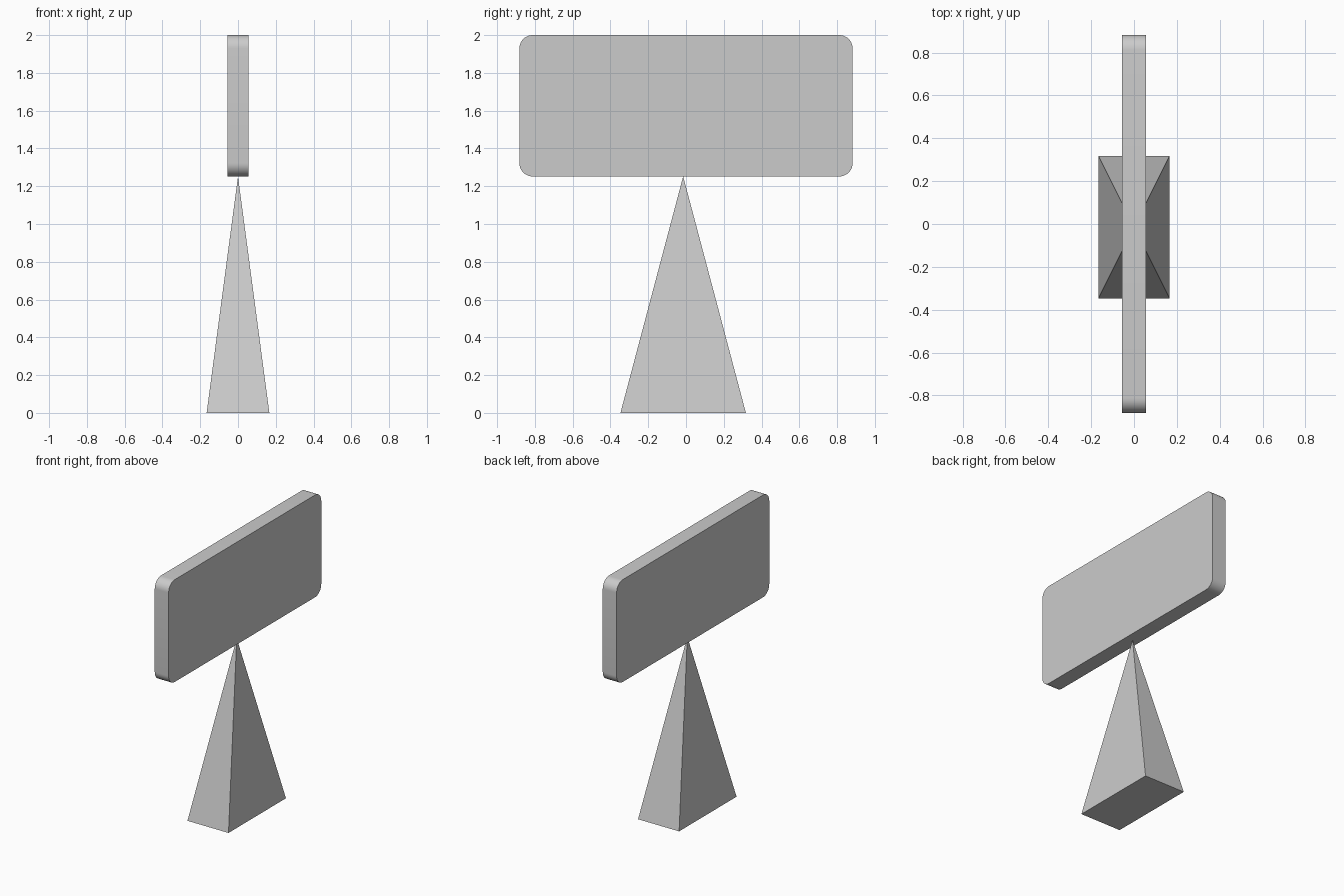
import bpy, bmesh, math

if "Cube" in bpy.data.objects:
    bpy.data.objects.remove(bpy.data.objects["Cube"])

BOARD_BOTTOM = 1.252


def make_object(name, bm):
    bmesh.ops.recalc_face_normals(bm, faces=bm.faces)
    mesh = bpy.data.meshes.new(name)
    bm.to_mesh(mesh)
    bm.free()
    obj = bpy.data.objects.new(name, mesh)
    bpy.context.collection.objects.link(obj)
    return obj


# Sign board: rounded rectangle in the YZ plane, extruded along X
half_x, half_y, radius, steps = 0.056, 0.882, 0.07, 10
mid_z, half_z = (2 + BOARD_BOTTOM) / 2, (2 - BOARD_BOTTOM) / 2
bm = bmesh.new()
outline = []
for i, (sy, sz) in enumerate([(1, 1), (-1, 1), (-1, -1), (1, -1)]):
    for k in range(steps + 1):
        a = math.radians(90) * (i + k / steps)
        y = sy * (half_y - radius) + radius * math.cos(a)
        z = mid_z + sz * (half_z - radius) + radius * math.sin(a)
        outline.append(bm.verts.new((-half_x, y, z)))
face = bm.faces.new(outline)
ext = bmesh.ops.extrude_face_region(bm, geom=[face], use_keep_orig=True)
moved = [g for g in ext["geom"] if isinstance(g, bmesh.types.BMVert)]
bmesh.ops.translate(bm, verts=moved, vec=(2 * half_x, 0, 0))
board = make_object("sign_board", bm)
bpy.context.view_layer.objects.active = board
board.select_set(True)
bpy.ops.object.shade_smooth_by_angle(angle=math.radians(30))

# Stand: four-sided pyramid, slightly off-centre in Y
bm = bmesh.new()
cy, bx, by = -0.015, 0.166, 0.332
base = [bm.verts.new((sx * bx, cy + sy * by, 0))
        for sx, sy in [(-1, -1), (1, -1), (1, 1), (-1, 1)]]
apex = bm.verts.new((0, cy, BOARD_BOTTOM))
bm.faces.new(base)
for i in range(4):
    bm.faces.new((base[i], base[(i + 1) % 4], apex))
make_object("pyramid_stand", bm)
